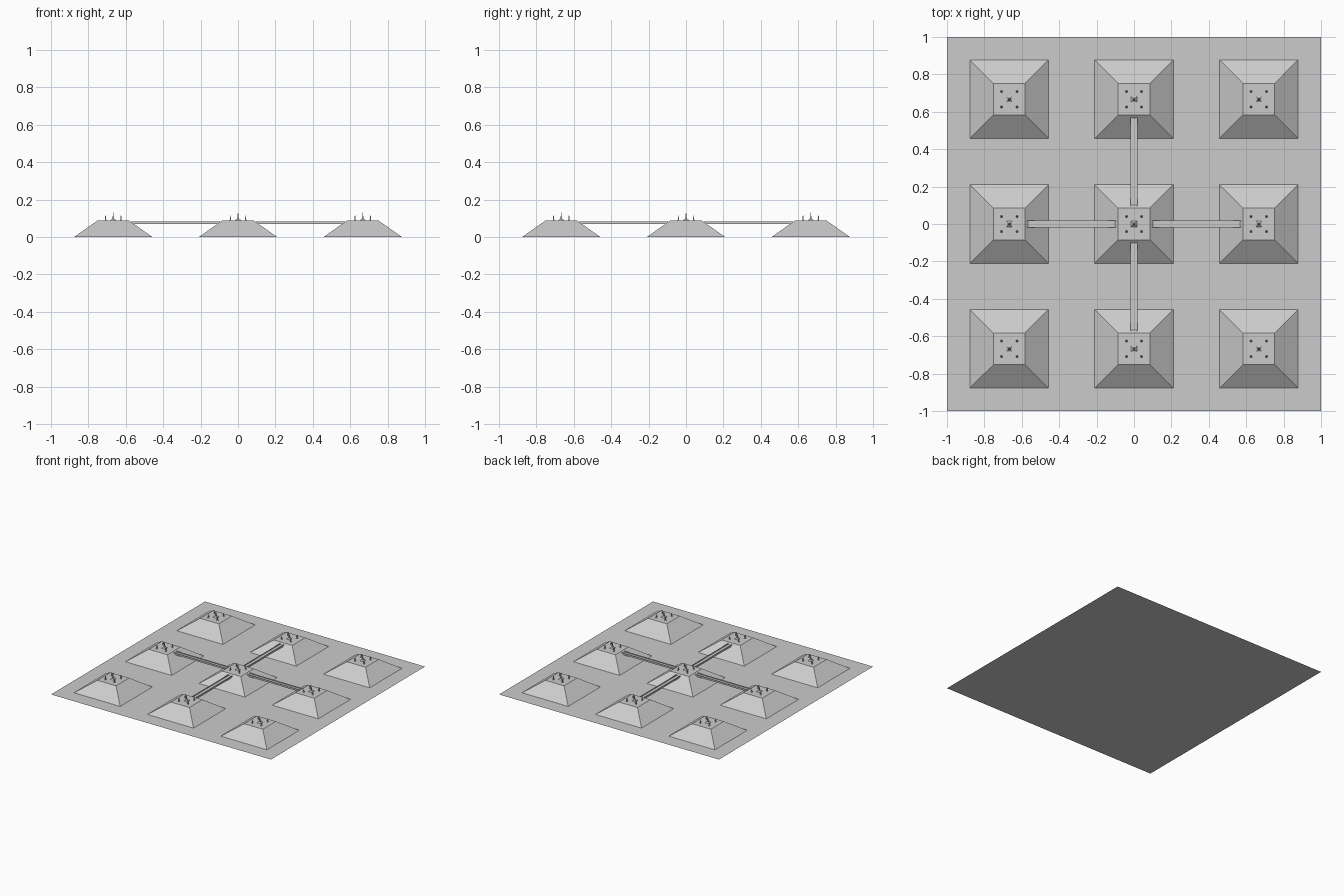
import bpy, bmesh, math

if "Cube" in bpy.data.objects:
    bpy.data.objects.remove(bpy.data.objects["Cube"])

grey = bpy.data.materials.new("stone_grey")
grey.diffuse_color = (0.6, 0.6, 0.6, 1)
grey.use_nodes = True
grey.node_tree.nodes["Principled BSDF"].inputs["Base Color"].default_value = grey.diffuse_color


def add_object(name, bm):
    bmesh.ops.recalc_face_normals(bm, faces=bm.faces)
    mesh = bpy.data.meshes.new(name)
    bm.to_mesh(mesh)
    bm.free()
    mesh.materials.append(grey)
    obj = bpy.data.objects.new(name, mesh)
    bpy.context.collection.objects.link(obj)
    return obj


def square_loft(bm, x, y, profile, cap_bottom=False):
    """Stack square rings given as (half width, height)."""
    rings = []
    for h, z in profile:
        rings.append([bm.verts.new((x + sx * h, y + sy * h, z))
                      for sx, sy in ((-1, -1), (1, -1), (1, 1), (-1, 1))])
    for a, b in zip(rings, rings[1:]):
        for i in range(4):
            j = (i + 1) % 4
            bm.faces.new((a[i], a[j], b[j], b[i]))
    bm.faces.new(rings[-1])
    if cap_bottom:
        bm.faces.new(rings[0][::-1])


def box(bm, x0, x1, y0, y1, z0, z1):
    v = bmesh.ops.create_cube(bm, size=1)["verts"]
    bmesh.ops.scale(bm, vec=(x1 - x0, y1 - y0, z1 - z0), verts=v)
    bmesh.ops.translate(bm, vec=((x0 + x1) / 2, (y0 + y1) / 2, (z0 + z1) / 2), verts=v)


# Flat ground sheet
bm = bmesh.new()
bmesh.ops.create_grid(bm, x_segments=1, y_segments=1, size=1)
base = add_object("base_sheet", bm)

TOP = 0.088
P = 0.667
for ix in (-1, 0, 1):
    for iy in (-1, 0, 1):
        x, y = ix * P, iy * P
        tag = f"{ix + 2}_{iy + 2}"
        # Truncated pyramid
        bm = bmesh.new()
        square_loft(bm, x, y, [(0.21, 0), (0.085, TOP)])
        add_object("mound_" + tag, bm)
        # Flared central spire
        bm = bmesh.new()
        square_loft(bm, x, y, [(0.016, TOP), (0.014, 0.092), (0.006, 0.097),
                               (0.003, 0.108), (0.0008, 0.132)])
        add_object("spire_" + tag, bm)
        # Four corner pins
        bm = bmesh.new()
        for sx in (-1, 1):
            for sy in (-1, 1):
                square_loft(bm, x + sx * 0.041, y + sy * 0.041,
                            [(0.005, TOP), (0.003, 0.095), (0.0015, 0.116)])
        add_object("corner_pins_" + tag, bm)

# Four walkways with low side rails
for k, name in enumerate(("right", "back", "left", "front")):
    bm = bmesh.new()
    box(bm, 0.095, 0.572, -0.019, 0.019, 0.069, 0.077)
    for s in (-1, 1):
        box(bm, 0.095, 0.572, s * 0.0165 - 0.0025, s * 0.0165 + 0.0025, 0.077, 0.083)
    walk = add_object("walkway_" + name, bm)
    walk.rotation_euler.z = k * math.pi / 2
